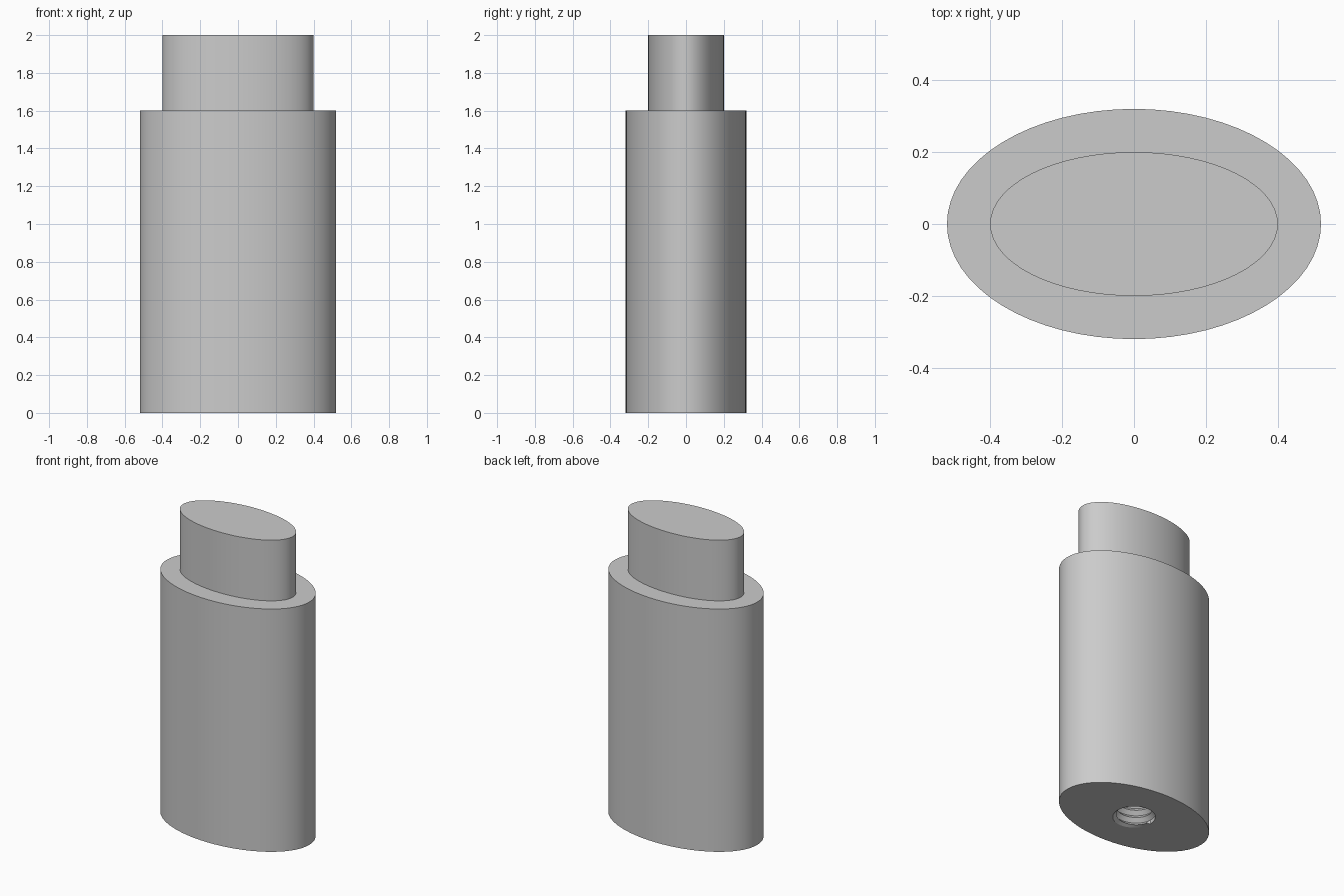
import bpy, bmesh, math

SEGS = 64
BORE_R, BORE_ROOT = 0.104, 0.127      # crest and root radius of the thread
PITCH, DEPTH = 0.05, 0.4

cube = bpy.data.objects.get("Cube")
if cube:
    bpy.data.objects.remove(cube, do_unlink=True)

grey = bpy.data.materials.new("plain_grey")
grey.use_nodes = True
colour = (0.6, 0.6, 0.6, 1)
grey.diffuse_color = colour
grey.node_tree.nodes["Principled BSDF"].inputs["Base Color"].default_value = colour


def finish(name, bm):
    """Turn a bmesh into a shaded object."""
    mesh = bpy.data.meshes.new(name)
    bm.to_mesh(mesh)
    bm.free()
    mesh.materials.append(grey)
    obj = bpy.data.objects.new(name, mesh)
    bpy.context.collection.objects.link(obj)
    bpy.ops.object.select_all(action='DESELECT')
    obj.select_set(True)
    bpy.context.view_layer.objects.active = obj
    bpy.ops.object.shade_smooth_by_angle(angle=math.radians(30))
    return obj


def ellipse(bm, rx, ry, z):
    angles = [2 * math.pi * i / SEGS for i in range(SEGS)]
    return [bm.verts.new((rx * math.cos(a), ry * math.sin(a), z)) for a in angles]


# Stepped oval body: bottom ring round the bore, wall, shoulder, plug, top
bm = bmesh.new()
sections = [(BORE_ROOT, BORE_ROOT, 0), (0.52, 0.32, 0), (0.52, 0.32, 1.6),
            (0.4, 0.2, 1.6), (0.4, 0.2, 2)]
rings = [ellipse(bm, *s) for s in sections]
for low, high in zip(rings, rings[1:]):
    for i in range(SEGS):
        j = (i + 1) % SEGS
        bm.faces.new((low[i], low[j], high[j], high[i]))
bm.faces.new(rings[-1])
finish("stepped_oval_body", bm)


# Threaded bore: helical crest and root lines, trimmed at mouth and floor
def thread_point(row, i):
    turn = i / SEGS
    z = min(max(PITCH * (row / 2 + turn), 0), DEPTH)
    wave = abs(2 * ((z / PITCH - turn) % 1) - 1)
    r = BORE_ROOT if z == 0 else BORE_R + (BORE_ROOT - BORE_R) * wave
    a = 2 * math.pi * turn
    return r * math.cos(a), r * math.sin(a), z


bm = bmesh.new()
rows = [[bm.verts.new(thread_point(row, i)) for i in range(SEGS + 1)]
        for row in range(-2, round(2 * DEPTH / PITCH) + 1)]
for low, high in zip(rows, rows[1:]):
    for i in range(SEGS):
        bm.faces.new((low[i], high[i], high[i + 1], low[i + 1]))
# Bore floor
centre = bm.verts.new((0, 0, DEPTH))
for a, b in zip(rows[-1], rows[-1][1:]):
    bm.faces.new((a, centre, b))
bmesh.ops.remove_doubles(bm, verts=bm.verts, dist=0.00001)
finish("threaded_bore", bm)
